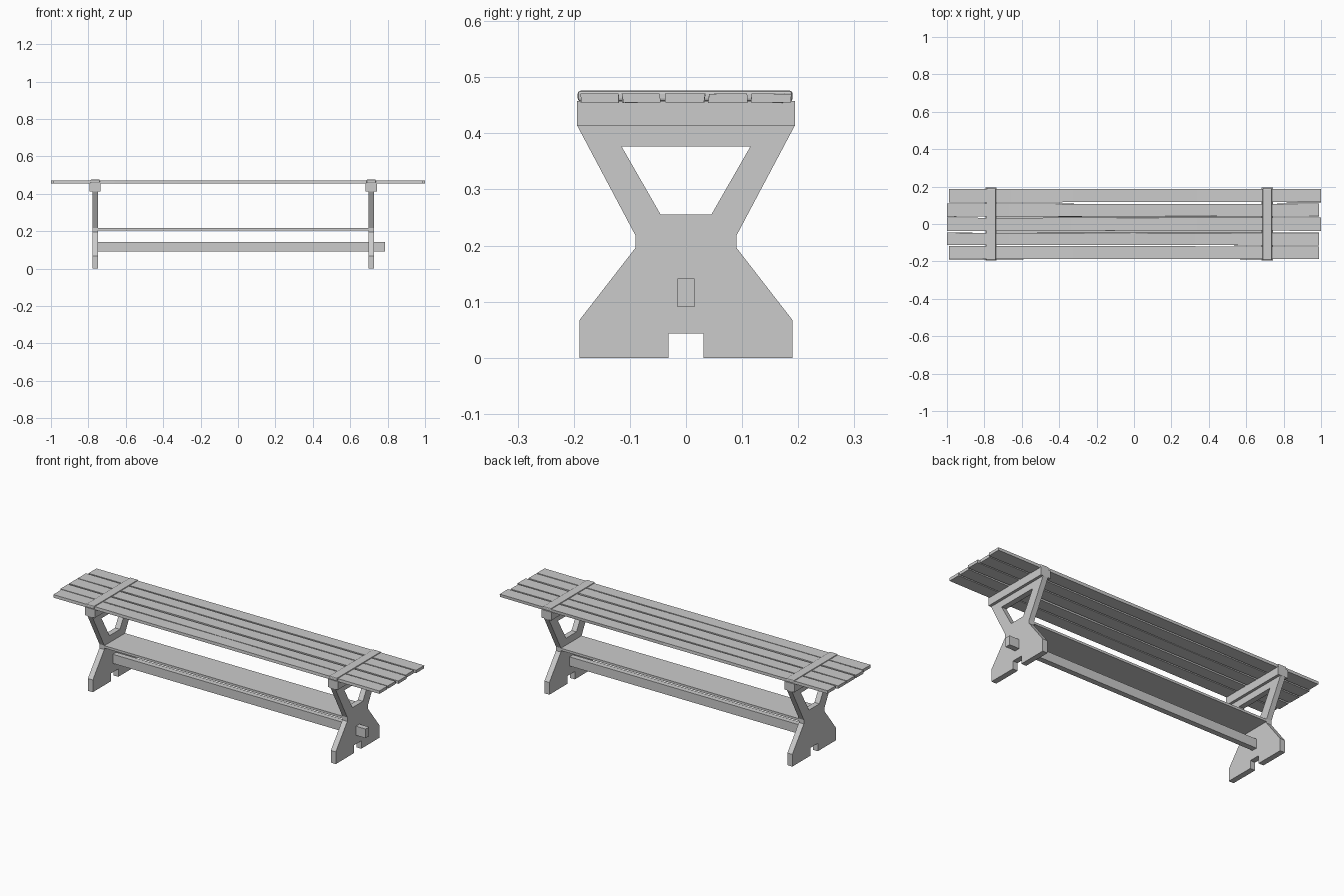
import bpy, bmesh, random

if "Cube" in bpy.data.objects:
    bpy.data.objects.remove(bpy.data.objects["Cube"])

random.seed(4)


def finish(name, bm):
    bmesh.ops.recalc_face_normals(bm, faces=bm.faces)
    me = bpy.data.meshes.new(name)
    bm.to_mesh(me)
    bm.free()
    ob = bpy.data.objects.new(name, me)
    bpy.context.collection.objects.link(ob)
    return ob


def box(name, x, y, z, bevel=0.0, cuts=0, wobble=0.0):
    bm = bmesh.new()
    bmesh.ops.create_cube(bm, size=1)
    for v in bm.verts:
        for i, (a, b) in enumerate((x, y, z)):
            v.co[i] = a if v.co[i] < 0 else b
    # cross cuts let a board wander slightly along its length
    for k in range(cuts):
        cx = x[0] + (x[1] - x[0]) * (k + 1) / (cuts + 1)
        bmesh.ops.bisect_plane(bm, geom=bm.verts[:] + bm.edges[:] + bm.faces[:],
                               plane_co=(cx, 0, 0), plane_no=(1, 0, 0))
    if wobble:
        for v in bm.verts:
            v.co.y += random.uniform(-wobble, wobble)
            v.co.z += random.uniform(-wobble, wobble) * 0.3
    ob = finish(name, bm)
    if bevel:
        mod = ob.modifiers.new("Bevel", 'BEVEL')
        mod.width = bevel
        mod.segments = 2
    return ob


def end_frame(name, cx, thick):
    # half outline and half hole, bridged into one half panel, then mirrored
    outline = [(0, 0.043), (0.031, 0.043), (0.031, 0), (0.19, 0), (0.19, 0.067),
               (0.09, 0.196), (0.09, 0.218), (0.194, 0.414), (0, 0.414),
               (0, 0.377), (0.115, 0.377), (0.045, 0.255), (0, 0.255)]
    bm = bmesh.new()
    for s in (-1, 1):
        bm.faces.new([bm.verts.new((cx - thick / 2, s * y, z)) for y, z in outline])
    bmesh.ops.remove_doubles(bm, verts=bm.verts[:], dist=1e-5)
    bmesh.ops.recalc_face_normals(bm, faces=bm.faces)
    ext = bmesh.ops.extrude_face_region(bm, geom=bm.faces[:], use_keep_orig=True)
    for v in ext["geom"]:
        if isinstance(v, bmesh.types.BMVert):
            v.co.x += thick
    return finish(name, bm)


# End frames with their cap blocks and straps over the slats
for side, cx in (("left", -0.764), ("right", 0.712)):
    end_frame(side + "_end_frame", cx, 0.03)
    box(side + "_cap", (cx - 0.03, cx + 0.03), (-0.194, 0.194), (0.413, 0.458))
    box(side + "_strap", (cx - 0.025, cx + 0.025), (-0.193, 0.19), (0.457, 0.476), bevel=0.005)

# Seat slats
slats = [(-0.188, -0.119, -0.99, 0.99), (-0.113, -0.046, -1, 0.99),
         (-0.036, 0.033, -1, 1), (0.04, 0.108, -1, 0.99), (0.117, 0.187, -0.99, 1)]
for i, (y0, y1, x0, x1) in enumerate(slats):
    box(f"seat_slat_{i + 1}", (x0, x1), (y0, y1), (0.455, 0.471), cuts=5, wobble=0.0018)

# Lower shelf and through stretcher
box("shelf", (-0.75, 0.698), (-0.09, 0.09), (0.204, 0.217))
box("stretcher", (-0.75, 0.786), (-0.015, 0.015), (0.091, 0.141))
